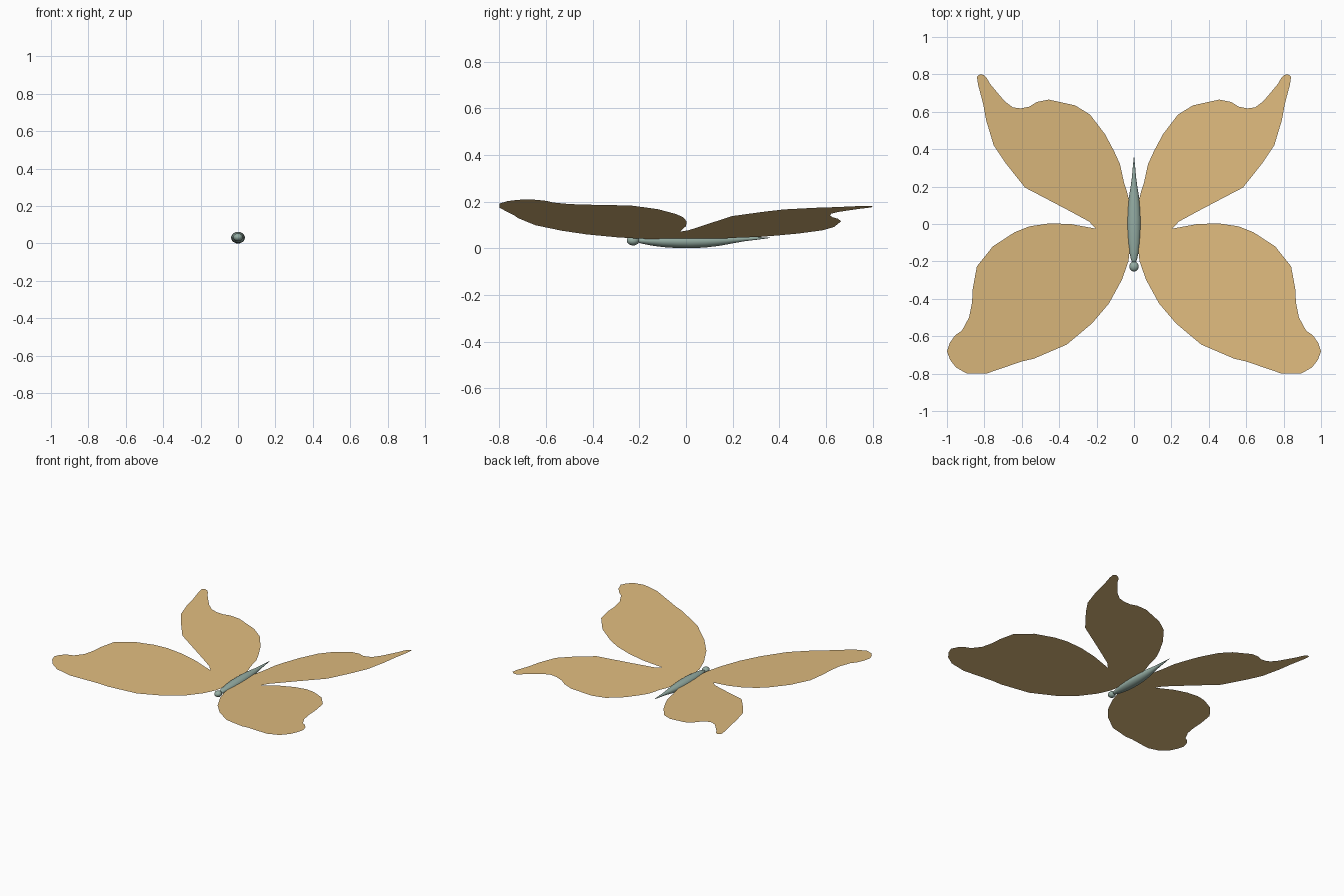
import bpy, bmesh, math

def material(name, rgb):
    m = bpy.data.materials.new(name)
    m.diffuse_color = (*rgb, 1)
    return m

tan = material("wing_tan", (0.74, 0.50, 0.21))
teal = material("body_grey_green", (0.30, 0.42, 0.37))

def add_object(name, bm, mat, smooth):
    me = bpy.data.meshes.new(name)
    for f in bm.faces:
        f.smooth = smooth
    bm.to_mesh(me)
    bm.free()
    me.materials.append(mat)
    ob = bpy.data.objects.new(name, me)
    bpy.context.collection.objects.link(ob)
    return ob

# Wing outline seen from above (fore and hind lobe of one side)
OUTLINE = [
    (.015, .02), (.02, .1), (.037, .17), (.053, .22), (.075, .32), (.107, .39),
    (.155, .48), (.235, .585), (.315, .634), (.455, .665), (.52, .652),
    (.56, .627), (.605, .618), (.647, .623), (.69, .655), (.727, .698),
    (.77, .75), (.786, .778), (.805, .797), (.824, .80), (.84, .788),
    (.834, .746), (.807, .644), (.79, .553), (.75, .42), (.69, .33),
    (.583, .195), (.36, .078), (.24, .013), (.203, -.025), (.27, -.013),
    (.34, 0), (.455, .003), (.56, -.013), (.64, -.045), (.755, -.12),
    (.84, -.227), (.862, -.345), (.866, -.42), (.882, -.50), (.92, -.57),
    (.957, -.596), (.984, -.634), (1.0, -.68), (.984, -.725), (.952, -.767),
    (.893, -.80), (.79, -.80), (.60, -.735), (.535, -.72), (.36, -.645),
    (.225, -.532), (.134, -.425), (.064, -.297), (.03, -.20), (.018, -.1),
]

# Flat wings, tilted upwards towards the tips
for side, name in ((1, "right_wings"), (-1, "left_wings")):
    bm = bmesh.new()
    face = bm.faces.new([bm.verts.new((side * x, y, 0.036 + 0.174 * x)) for x, y in OUTLINE])
    face.normal_update()
    if face.normal.z < 0:
        face.normal_flip()
    bmesh.ops.triangulate(bm, faces=bm.faces[:])
    add_object(name, bm, tan, False)

# Body: elliptical rings along y (y, half width, half height, centre z)
RINGS = [
    (-.21, .008, .007, .033), (-.19, .016, .013, .033), (-.15, .025, .020, .032),
    (-.10, .032, .026, .031), (-.04, .036, .030, .031), (.02, .037, .031, .031),
    (.08, .034, .029, .032), (.14, .028, .024, .034), (.20, .018, .016, .037),
    (.25, .011, .010, .040), (.30, .007, .006, .042), (.36, .001, .001, .045),
]
SEG = 24
bm = bmesh.new()
loops = [[bm.verts.new((rx * math.cos(2 * math.pi * i / SEG), y,
                        zc + rz * math.sin(2 * math.pi * i / SEG)))
          for i in range(SEG)] for y, rx, rz, zc in RINGS]
for a, b in zip(loops, loops[1:]):
    for i in range(SEG):
        j = (i + 1) % SEG
        bm.faces.new((a[i], a[j], b[j], b[i]))
bm.faces.new(loops[0])
bm.faces.new(loops[-1])
bmesh.ops.recalc_face_normals(bm, faces=bm.faces[:])
add_object("body", bm, teal, True)

# Head
bm = bmesh.new()
bmesh.ops.create_uvsphere(bm, u_segments=24, v_segments=14, radius=1)
head = add_object("head", bm, teal, True)
head.scale = (0.025, 0.027, 0.021)
head.location = (0, -0.227, 0.033)
